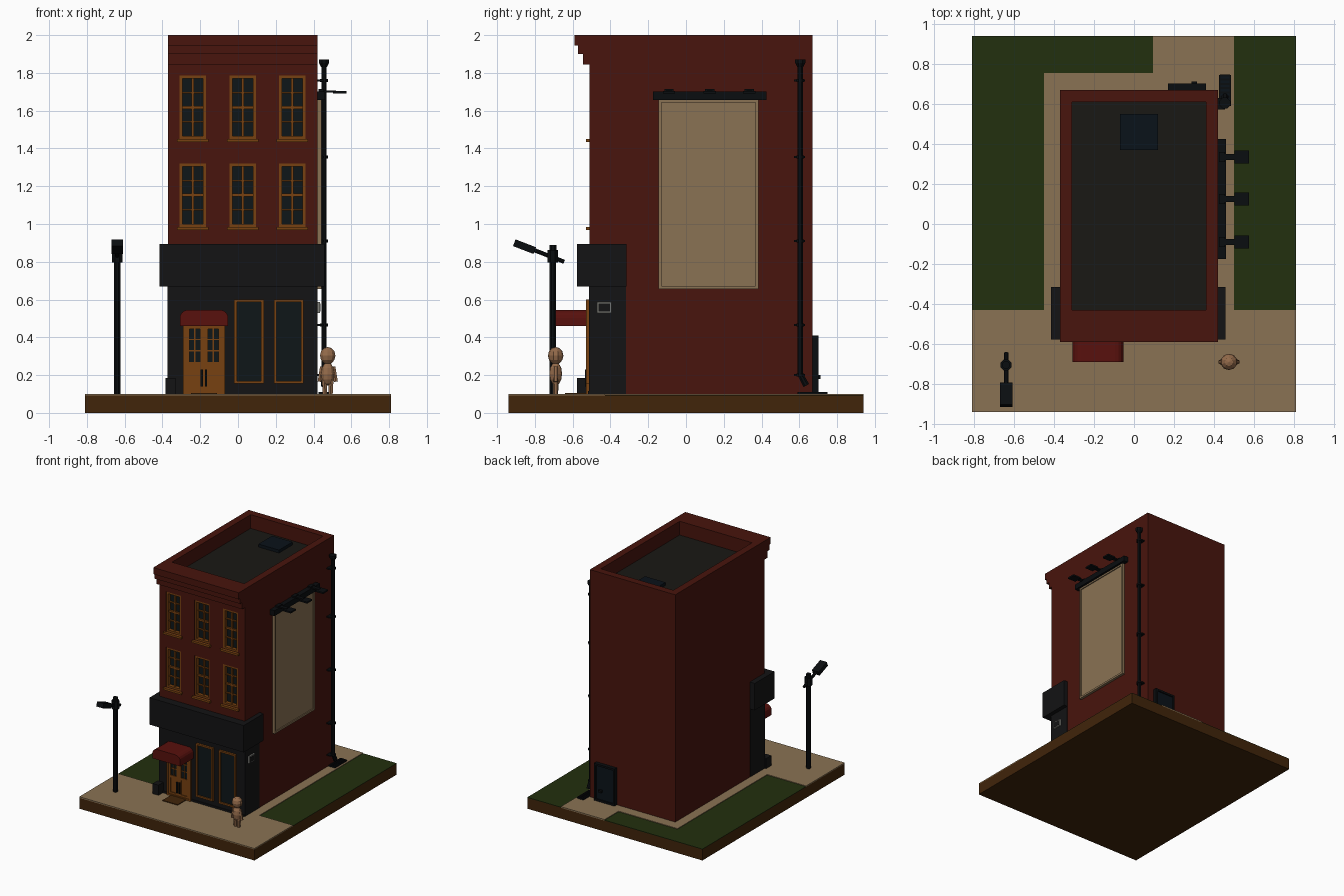
import bpy, bmesh, math
from mathutils import Vector, Matrix

if "Cube" in bpy.data.objects:
    bpy.data.objects.remove(bpy.data.objects["Cube"])


def mat(name, r, g, b):
    m = bpy.data.materials.new(name)
    lin = [min(1, (c / 255 * 1.08)) ** 2.2 for c in (r, g, b)]
    m.diffuse_color = (*lin, 1)
    m.use_nodes = True
    m.node_tree.nodes["Principled BSDF"].inputs["Base Color"].default_value = m.diffuse_color
    return m


BRICK = mat("brick", 68, 25, 19)
BLACK = mat("black_paint", 24, 24, 25)
METAL = mat("dark_metal", 17, 19, 21)
WOOD = mat("orange_wood", 110, 62, 22)
GLASS = mat("dark_glass", 20, 26, 28)
RED = mat("awning_red", 82, 22, 19)
TAN = mat("paving_tan", 126, 105, 78)
GREEN = mat("grass_green", 36, 47, 20)
SOIL = mat("soil_brown", 62, 38, 17)
ROOF = mat("roof_grey", 29, 28, 25)
BLUE = mat("blue_black", 17, 23, 29)
SKIN = mat("figure_tan", 135, 98, 70)
PLATE = mat("plate_grey", 120, 120, 115)


def finish(name, bm, m):
    bmesh.ops.recalc_face_normals(bm, faces=bm.faces)
    me = bpy.data.meshes.new(name)
    bm.to_mesh(me)
    bm.free()
    ob = bpy.data.objects.new(name, me)
    bpy.context.collection.objects.link(ob)
    if m:
        me.materials.append(m)
    return ob


def boxes(name, items, m):
    """One object from boxes given as (x0, x1, y0, y1, z0, z1)."""
    bm = bmesh.new()
    for x0, x1, y0, y1, z0, z1 in items:
        mx = Matrix.Translation(((x0 + x1) / 2, (y0 + y1) / 2, (z0 + z1) / 2))
        bmesh.ops.create_cube(bm, size=1, matrix=mx @ Matrix.Diagonal((x1 - x0, y1 - y0, z1 - z0, 1)))
    return finish(name, bm, m)


def extrude(name, pts, vec, m):
    bm = bmesh.new()
    f = bm.faces.new([bm.verts.new(p) for p in pts])
    r = bmesh.ops.extrude_face_region(bm, geom=[f])
    bmesh.ops.translate(bm, verts=[v for v in r["geom"] if isinstance(v, bmesh.types.BMVert)], vec=vec)
    return finish(name, bm, m)


def rods(name, items, m, segs=8):
    """One object from tapered rods given as (start, end, r0, r1)."""
    bm = bmesh.new()
    for a, b, r0, r1 in items:
        a, b = Vector(a), Vector(b)
        rot = (b - a).to_track_quat('Z', 'Y').to_matrix().to_4x4()
        bmesh.ops.create_cone(bm, cap_ends=True, segments=segs, radius1=r0, radius2=r1, depth=(b - a).length,
                              matrix=Matrix.Translation((a + b) / 2) @ rot @ Matrix.Rotation(math.pi / segs, 4, 'Z'))
    return finish(name, bm, m)


def frame(x0, x1, z0, z1, y0, y1, t):
    return [(x0, x0 + t, y0, y1, z0, z1), (x1 - t, x1, y0, y1, z0, z1),
            (x0 + t, x1 - t, y0, y1, z0, z0 + t), (x0 + t, x1 - t, y0, y1, z1 - t, z1)]


# Ground: soil slab, paving, lawns
boxes("ground_base", [(-.81, .81, -.94, .94, 0, .092)], SOIL)
boxes("paving", [(-.81, .81, -.94, -.43, .09, .1), (-.45, .5, -.43, .755, .09, .1),
                 (.095, .5, .755, .94, .09, .1)], TAN)
boxes("lawn", [(-.81, -.45, -.43, .94, .09, .095), (-.45, .095, .755, .94, .09, .095),
               (.5, .81, -.43, .94, .09, .095)], GREEN)

# Brick body with stepped cornice, cut for roof pit and windows
prof = [(.67, .1), (.67, 2), (-.59, 2), (-.59, 1.945), (-.572, 1.945), (-.572, 1.9),
        (-.545, 1.9), (-.545, 1.845), (-.51, 1.845), (-.51, .1)]
body = extrude("brick_building", [(-.37, y, z) for y, z in prof], (.79, 0, 0), BRICK)
COLS, ROWS = (-.24, .025, .287), (.985, 1.45)
cuts = [(-.31, .36, -.43, .61, 1.88, 2.1)]
cuts += [(c - .07, c + .07, -.53, -.46, z, z + .335) for c in COLS for z in ROWS]
cutter = boxes("cutter", cuts, None)
cutter.hide_render = True
mod = body.modifiers.new("openings", 'BOOLEAN')
mod.object, mod.solver = cutter, 'EXACT'
bpy.context.view_layer.objects.active = body
bpy.ops.object.modifier_apply(modifier=mod.name)
bpy.data.objects.remove(cutter)
boxes("roof_deck", [(-.31, .36, -.43, .61, 1.87, 1.885)], ROOF)
boxes("roof_hatch", [(-.07, .12, .37, .55, 1.88, 1.91)], BLUE)

# Upper windows
wood, panes = [], []
for c in COLS:
    for z in ROWS:
        x0, x1, z1 = c - .07, c + .07, z + .335
        wood += frame(x0, x1, z, z1, -.505, -.46, .016)
        wood.append((c - .006, c + .006, -.492, -.462, z + .01, z1 - .01))
        wood += [(x0 + .01, x1 - .01, -.49, -.462, z + .335 * k - h, z + .335 * k + h)
                 for k, h in ((.27, .004), (.5, .008), (.73, .004))]
        wood.append((c - .083, c + .083, -.53, -.47, z - .017, z))
        panes.append((x0 + .01, x1 - .01, -.475, -.461, z + .01, z1 - .01))
boxes("upper_window_frames", wood, WOOD)
boxes("upper_window_glass", panes, GLASS)

# Shopfront, sign band, side windows
boxes("shopfront", [(-.372, .422, -.513, -.318, .1, .68), (-.37, .42, -.52, -.5, .1, .115)], BLACK)
boxes("sign_band", [(-.415, .457, -.577, -.315, .67, .895)], BLACK)
wood, panes = [], []
for x0 in (-.02, .19):
    wood += frame(x0, x0 + .157, .155, .6, -.53, -.51, .014)
    panes.append((x0 + .01, x0 + .147, -.518, -.51, .165, .59))
boxes("shop_window_frames", wood, WOOD)
boxes("shop_window_glass", panes, GLASS)
boxes("corner_block", [(-.385, -.332, -.577, -.51, .1, .185)], BLACK)

# Double door
wood, panes, handles = frame(-.292, -.07, .1, .475, -.53, -.51, .014), [], []
for x0, hx in ((-.277, -.192), (-.18, -.17)):
    x1 = x0 + .096
    wood += frame(x0, x1, .11, .465, -.524, -.51, .02)
    wood.append((x0 + .015, x1 - .015, -.518, -.51, .12, .25))
    wood.append((x0 + .015, x1 - .015, -.523, -.51, .25, .27))
    wood.append(((x0 + x1) / 2 - .004, (x0 + x1) / 2 + .004, -.521, -.51, .27, .45))
    wood += [(x0 + .015, x1 - .015, -.521, -.51, z, z + .007) for z in (.325, .385)]
    panes.append((x0 + .015, x1 - .015, -.516, -.51, .26, .455))
    handles.append((hx - .006, hx + .006, -.536, -.52, .14, .23))
boxes("door_frames", wood, WOOD)
boxes("door_glass", panes, GLASS)
boxes("door_handles", handles, METAL)
boxes("door_mat", [(-.25, -.11, -.64, -.53, .1, .106)], SOIL)

# Awning with rounded shoulders
arc = [(.042 * math.sin(math.radians(a)), .042 * math.cos(math.radians(a))) for a in (0, 22, 45, 68, 90)]
sh = [(-.052 - .042 + u, .503 + v) for u, v in arc]
pts = [(-.308, .46)] + [(-.36 - x, z) for x, z in reversed(sh)] + sh + [(-.052, .46)]
extrude("awning", [(x, -.69, z) for x, z in pts], (0, .18, 0), RED)

# Blank wall panel with frame and lamp rail
boxes("wall_panel", [(.42, .434, -.145, .385, .655, 1.66)], TAN)
boxes("wall_panel_frame", [(.42, .442, y0, y1, z0, z1) for y0, y1, _, _, z0, z1 in
                           frame(-.145, .385, .655, 1.66, 0, 1, .016)], TAN)
boxes("lamp_rail", [(.42, .46, -.175, .425, 1.657, 1.702)], METAL)
lamps = []
for y in (-.09, .125, .335):
    lamps += [(.43, .52, y - .015, y + .015, 1.697, 1.708), (.502, .575, y - .033, y + .033, 1.69, 1.703)]
    lamps.append((.425, .455, y - .025, y + .025, 1.70, 1.714))
boxes("panel_lamps", lamps, METAL)

# Drainpipe and grate
px, py = .455, .605
rods("drainpipe", [((px, py, .195), (px, py, 1.84), .015, .015),
                   ((px, py, 1.83), (px, py, 1.852), .016, .029),
                   ((px, py, 1.852), (px, py, 1.87), .029, .029),
                   ((px, py - .003, .21), (px, py + .032, .145), .016, .018)]
     + [((px, py, z - .008), (px, py, z + .008), .022, .022) for z in (1.76, 1.355, .91, .465, .2)], METAL)
boxes("pipe_brackets", [(.42, px, py - .033, py + .025, z - .005, z + .005)
                        for z in (1.76, 1.355, .91, .465, .2)], METAL)
boxes("drain_grate", [(x, y, a, b, .1, .111) for x, a, y, b in
                      ((.425, .59, .433, .745), (.477, .59, .485, .745))]
      + [(.43, .48, .59 + i * .0213, .599 + i * .0213, .1, .111) for i in range(8)], METAL)
boxes("drain_bottom", [(.428, .482, .592, .743, .1, .104)], BLUE)

# Back door
boxes("back_door_frame", [b for b in frame(.17, .36, .1, .41, .66, .702, .016)], METAL)
boxes("back_door", [(.18, .35, .66, .692, .1, .4)], BLUE)
boxes("back_door_knob", [(.288, .315, .69, .712, .18, .2)], METAL)

# Blank side plaque
boxes("side_plaque", [(.42, .434, -.47, -.395, .53, .587)], PLATE)
boxes("side_plaque_inset", [(.42, .436, -.462, -.403, .538, .579)], BLACK)

# Street lamp
lx, ly = -.64, -.705
rods("lamp_post", [((lx, ly, .1), (lx, ly, .87), .018, .018), ((lx, ly, .795), (lx, ly, .862), .03, .03),
                   ((lx, ly, .862), (lx, ly, .888), .02, .02),
                   ((lx, -.645, .8), (lx, -.82, .868), .012, .012)], METAL)
head = boxes("lamp_head", [(-.031, .031, -.058, .058, -.019, .019)], METAL)
head.location = (lx, -.855, .88)
head.rotation_euler.x = -math.radians(21)

# Low-poly figure
fx, fy = .475, -.69


def blob(name, x, z, sx, sy, sz):
    bm = bmesh.new()
    bmesh.ops.create_uvsphere(bm, u_segments=10, v_segments=6, radius=1, matrix=Matrix.Translation((fx + x, fy, z))
                              @ Matrix.Diagonal((sx, sy, sz, 1)))
    return finish(name, bm, SKIN)


blob("figure_head", 0, .303, .043, .041, .046)
blob("figure_body", 0, .207, .037, .034, .062)
for s, side in ((-1, "left"), (1, "right")):
    rods("figure_" + side + "_arm", [((fx + s * .03, fy, .245), (fx + s * .043, fy, .165), .012, .012)], SKIN, 6)
    rods("figure_" + side + "_leg", [((fx + s * .015, fy, .1), (fx + s * .017, fy, .18), .013, .016)], SKIN, 6)
